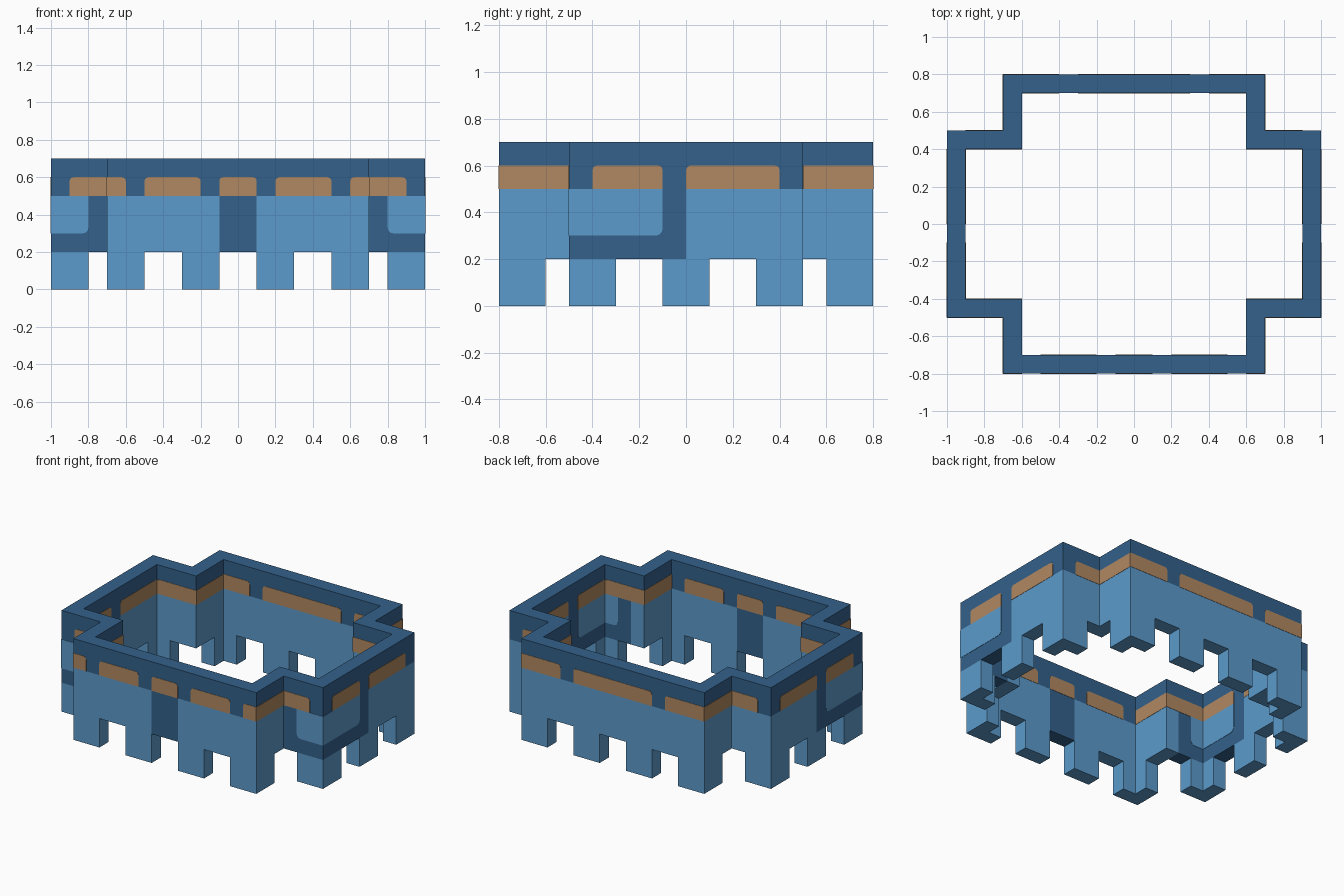
import bpy, bmesh, math
from mathutils import Vector

cube = bpy.data.objects.get("Cube")
if cube:
    bpy.data.objects.remove(cube, do_unlink=True)


def material(name, rgb):
    m = bpy.data.materials.new(name)
    m.use_nodes = True
    m.diffuse_color = (*rgb, 1)
    m.node_tree.nodes["Principled BSDF"].inputs["Base Color"].default_value = (*rgb, 1)
    return m


LIGHT = material("light blue", (0.107, 0.328, 0.604))
DARK = material("dark blue", (0.034, 0.12, 0.258))
BROWN = material("tan brown", (0.434, 0.25, 0.122))
SKIN = 0.002  # how far painted inlays stand proud of the wall


def finish(bm, name, *mats):
    bmesh.ops.recalc_face_normals(bm, faces=bm.faces)
    mesh = bpy.data.meshes.new(name)
    bm.to_mesh(mesh)
    bm.free()
    for m in mats:
        mesh.materials.append(m)
    bpy.context.collection.objects.link(bpy.data.objects.new(name, mesh))


def prism(name, outline, depth, mat):
    """Sweep a flat outline along the depth vector."""
    bm = bmesh.new()
    a = [bm.verts.new(p) for p in outline]
    b = [bm.verts.new(Vector(p) + Vector(depth)) for p in outline]
    bm.faces.new(a)
    bm.faces.new(b)
    for i in range(len(a)):
        j = (i + 1) % len(a)
        bm.faces.new((a[i], a[j], b[j], b[i]))
    finish(bm, name, mat)


def inlay(name, axis, centre, u0, u1, z0, z1, mat, rounds):
    """Panel let through a wall running along axis; rounds are the radii of
    the lower start, lower end, upper end and upper start corners."""
    u0, u1 = min(u0, u1), max(u0, u1)
    corners = ((u0, z0, 1, 1), (u1, z0, -1, 1), (u1, z1, -1, -1), (u0, z1, 1, -1))
    pts = []
    for k, (u, z, du, dz) in enumerate(corners):
        r = rounds[k]
        for step in range(4 if r else 1):
            ang = math.pi * (1 + k / 2) + step * math.pi / 6
            pts.append((u + r * (du + math.cos(ang)), z + r * (dz + math.sin(ang)))
                       if r else (u, z))
    side = centre - 0.05 - SKIN
    thick = 0.1 + 2 * SKIN
    if axis == "x":
        prism(name, [(u, side, z) for u, z in pts], (0, thick, 0), mat)
    else:
        prism(name, [(side, u, z) for u, z in pts], (thick, 0, 0), mat)


# Cross-shaped wall ring
def cross(inset):
    quarter = [(1, 0.5), (0.7, 0.5), (0.7, 0.8)]
    q = [(x - inset, y - inset) for x, y in quarter]
    left = [(-x, y) for x, y in reversed(q)]
    top = q + left
    return top + [(-x, -y) for x, y in top]


bm = bmesh.new()
rings = [[bm.verts.new((x, y, z)) for x, y in cross(inset)]
         for inset, z in ((0, 0.2), (0, 0.7), (0.1, 0.7), (0.1, 0.2))]
for k in range(4):
    a, b = rings[k], rings[(k + 1) % 4]
    for i in range(12):
        j = (i + 1) % 12
        bm.faces.new((a[i], a[j], b[j], b[i]))

# Cut the ring along its colour borders
cuts = [((0, 0, z), (0, 0, 1)) for z in (0.3, 0.5)]
cuts += [((x, 0, 0), (1, 0, 0)) for x in (-0.7, -0.1, 0.1, 0.7)]
cuts += [((0, 0, 0), (0, 1, 0))]
for co, no in cuts:
    bmesh.ops.bisect_plane(bm, geom=bm.verts[:] + bm.edges[:] + bm.faces[:],
                           plane_co=co, plane_no=no, dist=1e-5)

# Dark top band, front door and front halves of the side wings
for f in bm.faces:
    c = f.calc_center_median()
    door = c.y < -0.6 and abs(c.x) < 0.1
    wing = abs(c.x) > 0.71 and -0.52 < c.y < 0
    f.material_index = 1 if c.z > 0.5 or door or wing else 0
finish(bm, "wall", LIGHT, DARK)

# Windows
R = 0.02


def window(axis, centre, u0, u1, r0=R, r1=R):
    inlay("window", axis, centre, u0, u1, 0.5, 0.6, BROWN, (0, 0, r1, r0))


window("x", -0.75, -0.1, 0.1)
window("x", 0.75, -0.3, 0.3)
for s in (-1, 1):
    window("x", -0.75, 0.2 * s, 0.5 * s)
    # windows that wrap round the corners stay square at the corner end
    left, right = (0, R) if s < 0 else (R, 0)
    window("x", -0.75, 0.6 * s, 0.7 * s, left, right)
    window("x", 0.75, 0.4 * s, 0.7 * s, left, right)
    window("y", 0.65 * s, -0.8, -0.5, 0, 0)
    window("y", 0.65 * s, 0.5, 0.8, 0, 0)
    for y in (-0.45, 0.45):
        window("x", y, (0.6 - SKIN) * s, 0.9 * s, right, left)
    window("y", 0.95 * s, -0.4, -0.1)
    window("y", 0.95 * s, 0, 0.4)

    # Light panels wrapping the front corner of each wing
    P = 0.03
    inlay("wing_panel_front", "x", -0.45, 0.8 * s, s, 0.3, 0.5, LIGHT,
          (P, 0, 0, 0) if s > 0 else (0, P, 0, 0))
    inlay("wing_panel_side", "y", 0.95 * s, -0.5, -0.1, 0.3, 0.5, LIGHT, (0, P, 0, 0))


# Legs
def leg(name, outline):
    prism(name, [(x, y, 0) for x, y in outline], (0, 0, 0.2), LIGHT)


def box(x0, x1, y0, y1):
    return [(x0, y0), (x1, y0), (x1, y1), (x0, y1)]


for s in (-1, 1):
    leg("side_leg", box(0.9 * s, s, -0.1, 0.1))
    for t in (-1, 1):
        leg("middle_leg", box(0.1 * s, 0.3 * s, 0.7 * t, 0.8 * t))
        for x, y in ((0.7, 0.8), (1, 0.5)):
            ell = ((0, 0), (0.2, 0), (0.2, 0.1), (0.1, 0.1), (0.1, 0.2), (0, 0.2))
            leg("corner_leg", [((x - a) * s, (y - b) * t) for a, b in ell])
